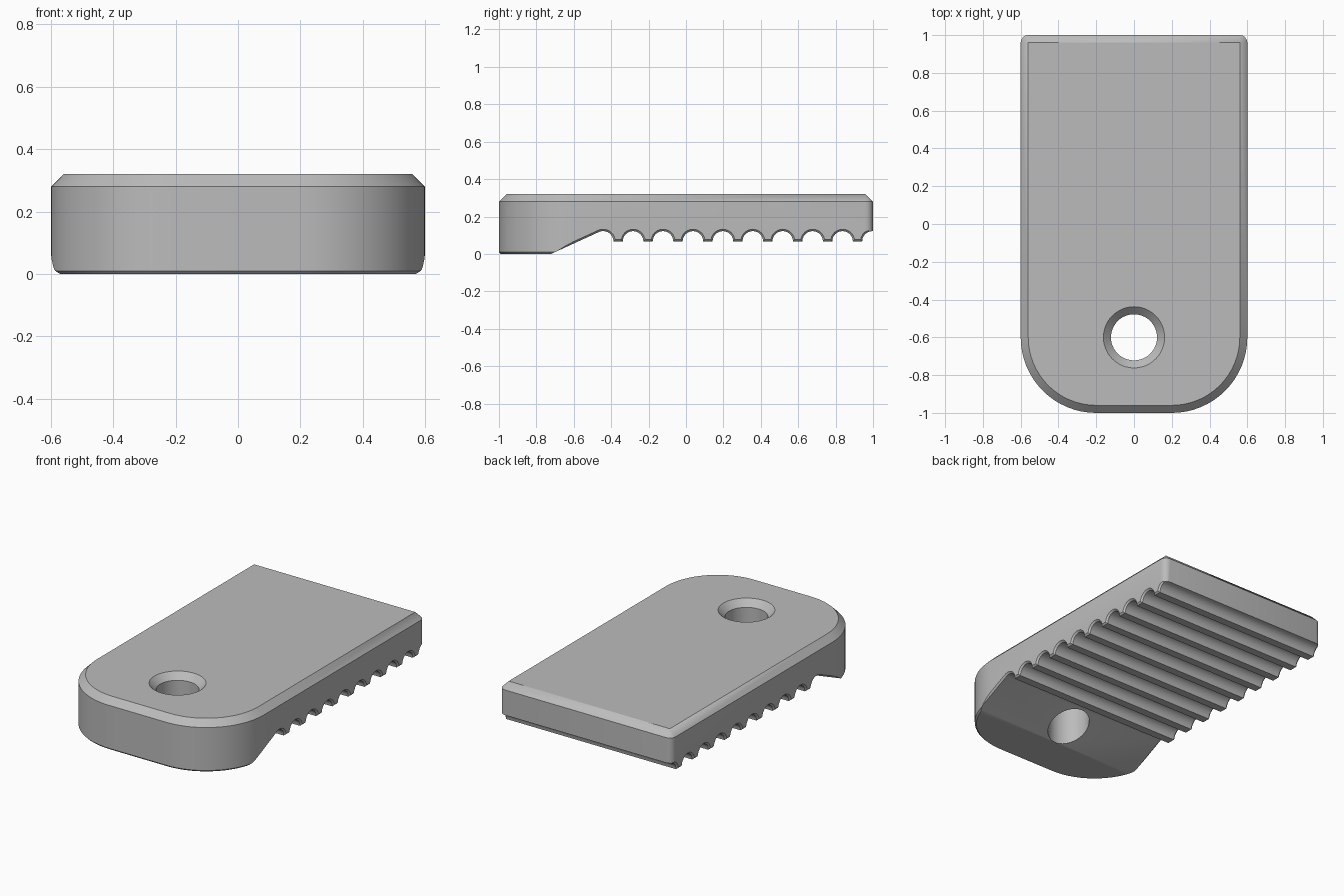
import bpy
import bmesh
from math import sin, cos, tan, pi, radians, asin

if "Cube" in bpy.data.objects:
    bpy.data.objects.remove(bpy.data.objects["Cube"], do_unlink=True)

HALF_W, HALF_L, TOP = 0.6, 1.0, 0.32
FRONT_R, BACK_R = 0.4, 0.04
BEVEL, EDGE = 0.04, 0.01
GROOVE_R, TOOTH_Z, PITCH, FIRST, COUNT = 0.055, 0.067, 0.16, -0.443, 10
SLOPE = radians(24.6)

grey = bpy.data.materials.new("plain grey")
grey.use_nodes = True
grey.diffuse_color = (0.5, 0.5, 0.5, 1)
grey.node_tree.nodes["Principled BSDF"].inputs["Base Color"].default_value = (0.5, 0.5, 0.5, 1)


def loft(name, sections):
    """Solid skin through equal-length rings of points, capped at both ends."""
    bm = bmesh.new()
    rings = [[bm.verts.new(p) for p in ring] for ring in sections]
    n = len(rings[0])
    for a, b in zip(rings, rings[1:]):
        for i in range(n):
            j = (i + 1) % n
            bm.faces.new((a[i], a[j], b[j], b[i]))
    bm.faces.new(rings[0][::-1])
    bm.faces.new(rings[-1])
    bmesh.ops.remove_doubles(bm, verts=bm.verts, dist=1e-5)
    bmesh.ops.recalc_face_normals(bm, faces=bm.faces)
    mesh = bpy.data.meshes.new(name)
    bm.to_mesh(mesh)
    bm.free()
    mesh.materials.append(grey)
    obj = bpy.data.objects.new(name, mesh)
    bpy.context.collection.objects.link(obj)
    return obj


def outline(z, inset):
    """Plan shape: big round corners in front, small ones at the back."""
    ring = []
    corners = [(1, 1, BACK_R, 4), (-1, 1, BACK_R, 4), (-1, -1, FRONT_R, 16), (1, -1, FRONT_R, 16)]
    for k, (sx, sy, r, steps) in enumerate(corners):
        for i in range(steps + 1):
            a = (k + i / steps) * pi / 2
            ring.append((sx * (HALF_W - r) + (r - inset) * cos(a),
                         sy * (HALF_L - r) + (r - inset) * sin(a), z))
    return ring


def underside(x, d):
    """Side profile of the cut: ramp, then a row of round grooves; d grows it."""
    r, steps, length = GROOVE_R + d, 12, 0.4
    ty, tz = FIRST - r * sin(SLOPE), TOOTH_Z + r * cos(SLOPE)
    start_y = ty - length * cos(SLOPE)
    pts = [(start_y, -0.1), (start_y, tz - length * sin(SLOPE))]
    low = asin(d / r)
    for g in range(COUNT):
        begin = pi / 2 + SLOPE if g == 0 else pi - low
        for i in range(steps + 1):
            a = begin + (low - begin) * i / steps
            pts.append((FIRST + g * PITCH + r * cos(a), TOOTH_Z + r * sin(a)))
    pts += [(1.1, TOOTH_Z + d), (1.1, -0.1)]
    return [(x, y, z) for y, z in pts]


def circle(z, r, steps=48):
    return [(r * cos(2 * pi * i / steps), -0.6 + r * sin(2 * pi * i / steps), z)
            for i in range(steps)]


# Plate with bevelled top and a fine bevel below
plate = loft("grip_plate", [outline(0, EDGE), outline(EDGE, 0),
                            outline(TOP - BEVEL, 0), outline(TOP, BEVEL)])

# Grooved underside, flared at both sides to bevel the tooth ends
flare = 2 * EDGE
outer, inner = HALF_W + EDGE, HALF_W - EDGE
grooves = loft("groove_cutter", [underside(-outer, flare), underside(-inner, 0),
                                 underside(inner, 0), underside(outer, flare)])

# Countersunk screw hole
hole = loft("hole_cutter", [circle(-0.1, 0.122), circle(TOP - BEVEL, 0.122),
                            circle(TOP + BEVEL, 0.122 + 2 * BEVEL)])

bpy.ops.object.select_all(action='DESELECT')
bpy.context.view_layer.objects.active = plate
plate.select_set(True)
for cutter in (grooves, hole):
    cutter.hide_render = True
    mod = plate.modifiers.new("cut", 'BOOLEAN')
    mod.operation = 'DIFFERENCE'
    mod.solver = 'EXACT'
    mod.object = cutter
    bpy.ops.object.modifier_apply(modifier=mod.name)
    bpy.data.objects.remove(cutter, do_unlink=True)

bpy.ops.object.shade_smooth_by_angle(angle=radians(28))
